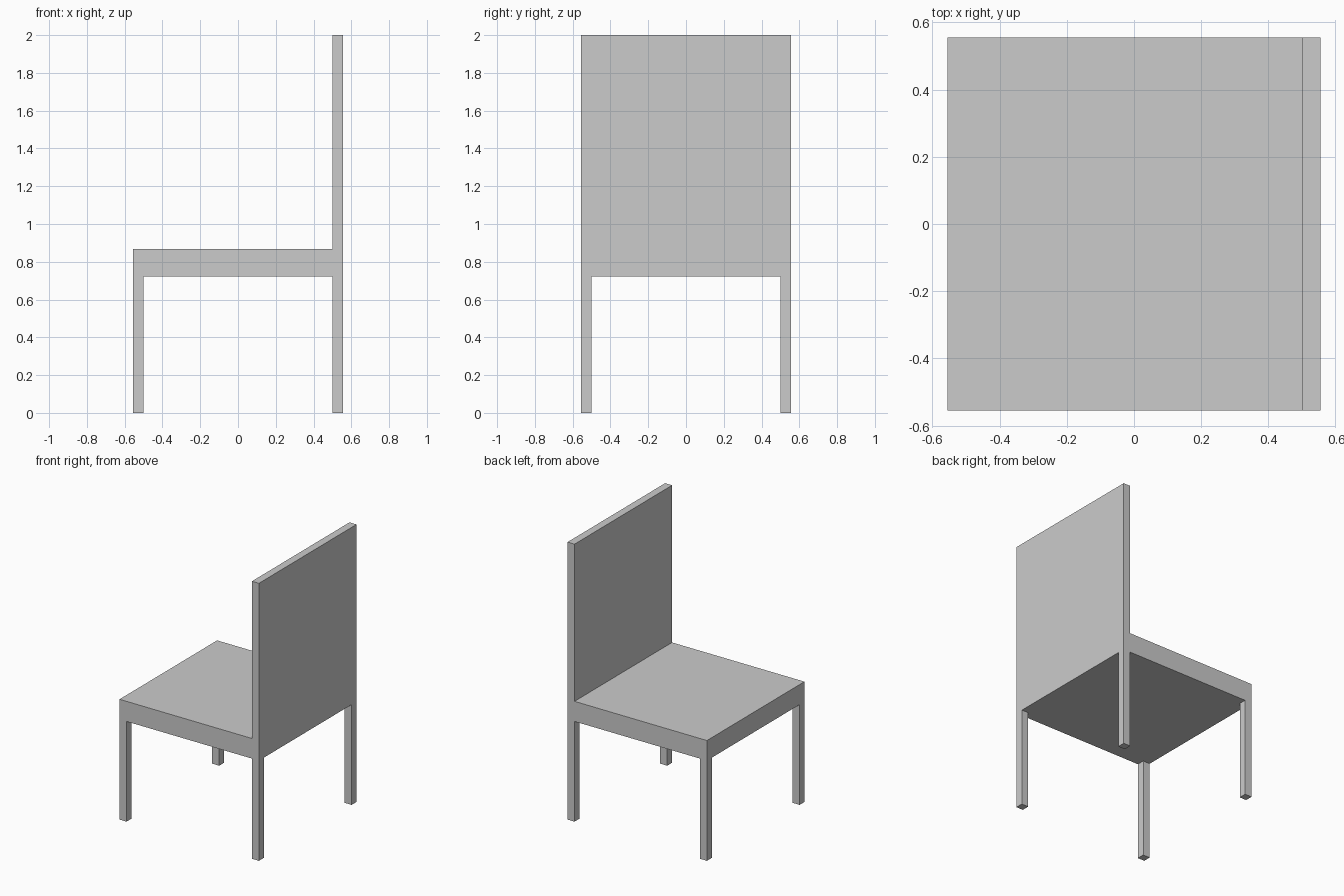
import bpy

if "Cube" in bpy.data.objects:
    bpy.data.objects.remove(bpy.data.objects["Cube"])

HALF = 0.5556      # half the chair's width and depth
THICK = 0.0556     # leg and backrest thickness
SEAT_BOTTOM, SEAT_TOP, TOP = 0.722, 0.867, 2.0


def box(name, x, y, z):
    """Box spanning the given (min, max) ranges."""
    spans = (x, y, z)
    bpy.ops.mesh.primitive_cube_add(size=1, location=[(a + b) / 2 for a, b in spans])
    obj = bpy.context.object
    obj.name = name
    obj.scale = [b - a for a, b in spans]
    bpy.ops.object.transform_apply(location=False, rotation=False, scale=True)
    return obj


def edge_span(side):
    """Range of a post flush with the outer edge on the given side (+1 or -1)."""
    return tuple(sorted((side * HALF, side * (HALF - THICK))))


# Seat slab
box("seat", (-HALF, HALF), (-HALF, HALF), (SEAT_BOTTOM, SEAT_TOP))

# Backrest panel standing on the +x edge of the seat
box("backrest", edge_span(1), (-HALF, HALF), (SEAT_TOP, TOP))

# Four square legs flush with the seat corners
for sx, end in ((-1, "seat_edge"), (1, "backrest")):
    for sy, side in ((-1, "near"), (1, "far")):
        box(f"{end}_{side}_leg", edge_span(sx), edge_span(sy), (0, SEAT_BOTTOM))
